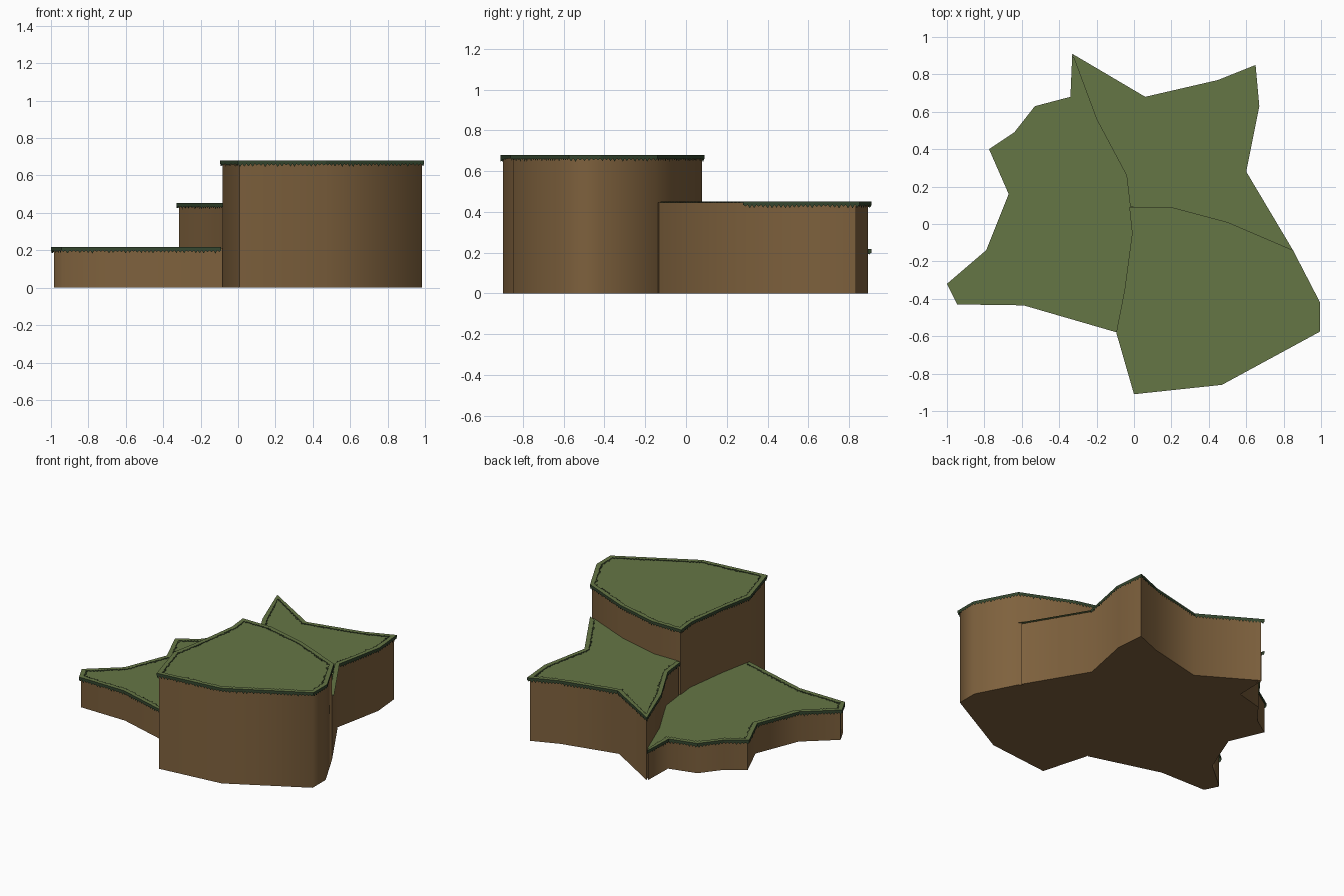
import bpy, bmesh, random
from mathutils import Vector

if "Cube" in bpy.data.objects:
    bpy.data.objects.remove(bpy.data.objects["Cube"])

random.seed(4)


def material(name, rgb):
    m = bpy.data.materials.new(name)
    m.diffuse_color = (*rgb, 1)
    m.use_nodes = True
    m.node_tree.nodes["Principled BSDF"].inputs["Base Color"].default_value = m.diffuse_color
    return m


EARTH = material("earth brown", (0.21, 0.12, 0.047))
GRASS = material("grass green", (0.13, 0.18, 0.06))
DARK = material("dark grass edge", (0.035, 0.062, 0.028))


def inset(pts, d):
    """Move a counter-clockwise outline inwards by d, with limited mitres."""
    out = []
    n = len(pts)
    for i in range(n):
        a, b, c = pts[i - 1], pts[i], pts[(i + 1) % n]
        e1, e2 = (b - a).normalized(), (c - b).normalized()
        n1, n2 = Vector((-e1.y, e1.x)), Vector((-e2.y, e2.x))
        m = n1 + n2
        m = m.normalized() if m.length > 1e-4 else n1
        out.append(b + m * d / max(m.dot(n1), 0.5))
    return out


def finish(bm, name, mats):
    me = bpy.data.meshes.new(name)
    bm.to_mesh(me)
    bm.free()
    ob = bpy.data.objects.new(name, me)
    bpy.context.collection.objects.link(ob)
    for m in mats:
        me.materials.append(m)
    return ob


def terrace(name, outline, height):
    """Earth prism standing on the ground with a grass top."""
    bm = bmesh.new()
    face = bm.faces.new([bm.verts.new((p.x, p.y, 0)) for p in inset(outline, 0.012)])
    top = bmesh.ops.extrude_face_region(bm, geom=[face])
    verts = [g for g in top["geom"] if isinstance(g, bmesh.types.BMVert)]
    bmesh.ops.translate(bm, verts=verts, vec=(0, 0, height))
    bmesh.ops.recalc_face_normals(bm, faces=bm.faces)
    bm.normal_update()
    for f in bm.faces:
        f.material_index = 1 if f.normal.z > 0.5 else 0
    ob = finish(bm, name, [EARTH, GRASS])
    bpy.ops.object.select_all(action='DESELECT')
    bpy.context.view_layer.objects.active = ob
    ob.select_set(True)
    bpy.ops.object.shade_smooth_by_angle(angle=1.3)


def fringe(name, outline, count, height, flush=0):
    """Raised turf rim with ragged inner edge and hanging blades.
    count: exposed segments; flush: first segments without blades."""
    bm = bmesh.new()
    inner = inset(outline, 0.026)
    n = len(outline)
    zt = height + 0.005
    rows = []
    for s in range(count):
        a, b = outline[s], outline[(s + 1) % n]
        c, d = inner[s], inner[(s + 1) % n]
        steps = max(2, 2 * round((b - a).length / 0.022))
        for k in range(steps + (s == count - 1)):
            t = k / steps
            o, i = a.lerp(b, t), c.lerp(d, t)
            i = o.lerp(i, 1 + (random.uniform(0.1, 0.6) if k % 2 else 0))
            drop = random.uniform(0.02, 0.03) if k % 2 else 0.012
            rows.append((s, [bm.verts.new(v) for v in (
                (i.x, i.y, height - 0.002), (i.x, i.y, zt),
                (o.x, o.y, zt), (o.x, o.y, height - drop))]))
    for (s, p), (_, q) in zip(rows, rows[1:]):
        for j in range(3):
            if j == 2 and s < flush:
                continue
            f = bm.faces.new((p[j], p[j + 1], q[j + 1], q[j]))
            f.material_index = 0 if j == 1 else 1
    bm.normal_update()
    for f in bm.faces:
        if f.material_index == 0 and f.normal.z < 0:
            bmesh.ops.reverse_faces(bm, faces=list(bm.faces))
            break
    finish(bm, name, [GRASS, DARK])


# each step: exposed edge, hidden edge buried in the higher steps, height
steps = {
    "low": ([(-.33, .91), (-.34, .68), (-.53, .63), (-.64, .49), (-.775, .40),
             (-.67, .16), (-.79, -.14), (-1, -.32), (-.945, -.43),
             (-.59, -.435), (-.09, -.58)],
            [(0, -.55), (.05, 0), (.05, .26), (-.1, .55), (-.25, .8)], .212),
    "middle": ([(.85, -.14), (.6, .28), (.67, .63), (.65, .85), (.45, .77),
                (.06, .68), (-.33, .91), (-.2, .56), (-.04, .26), (-.02, .09)],
               [(.05, 0), (.2, .03), (.5, -.05), (.78, -.16)], .447),
    "high": ([(0, -.91), (.47, -.86), (.995, -.575), (.995, -.42), (.85, -.14),
              (.5, .01), (.2, .09), (-.025, .09), (-.01, -.05), (-.05, -.35),
              (-.095, -.58)], [], .675),
}
for name, (edge, hidden, height) in steps.items():
    outline = [Vector(p) for p in edge + hidden]
    terrace(name + "_terrace", outline, height)
    count = len(edge) - 1 if hidden else len(edge)
    fringe(name + "_grass_fringe", outline, count, height,
           flush=1 if name == "middle" else 0)
